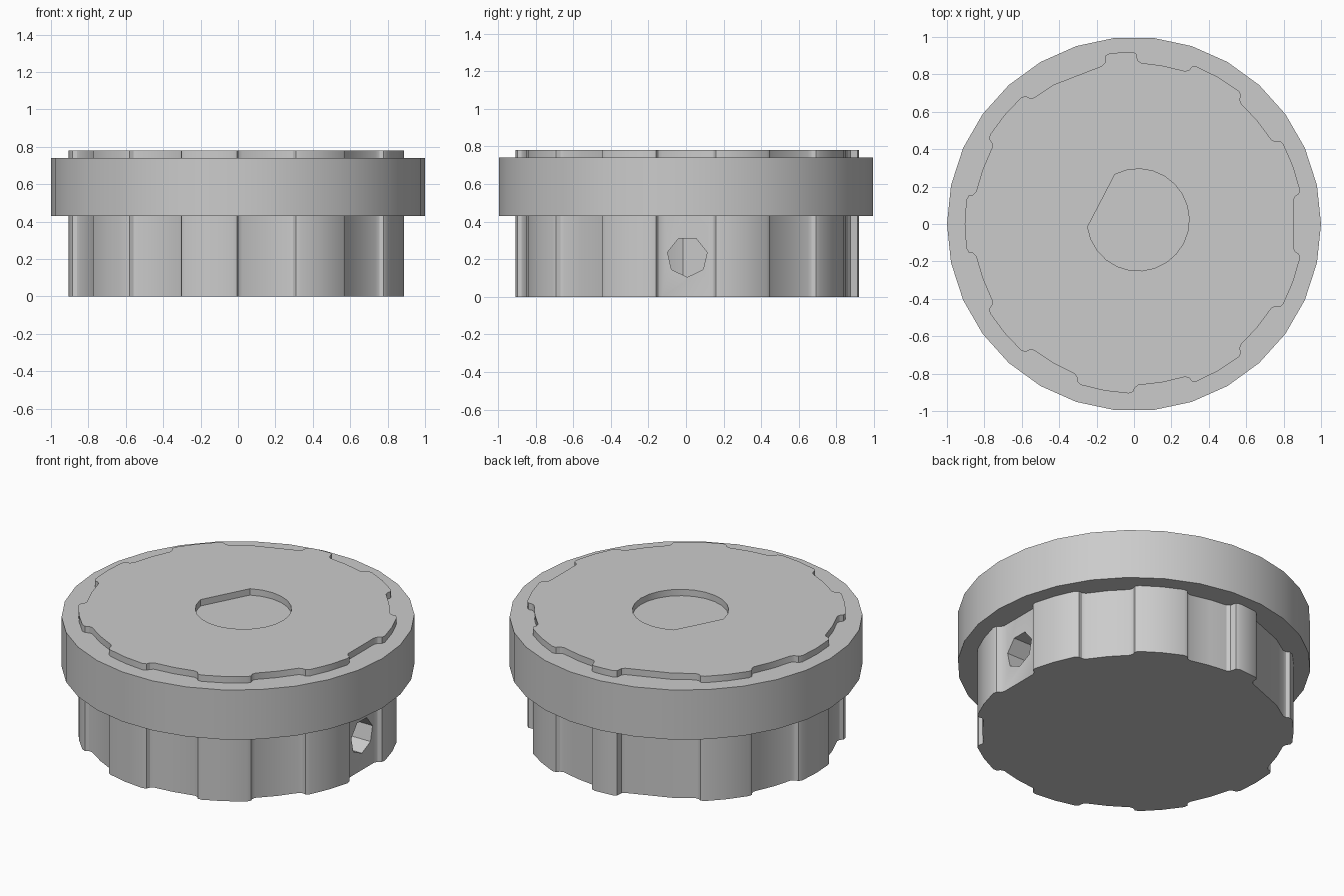
import bpy, bmesh
from math import radians, cos, sin
from mathutils import Matrix

cube = bpy.data.objects.get("Cube")
if cube:
    bpy.data.objects.remove(cube)

grey = bpy.data.materials.new("plain_grey")
grey.use_nodes = True
grey.diffuse_color = (0.6, 0.6, 0.6, 1)
grey.node_tree.nodes["Principled BSDF"].inputs["Base Color"].default_value = grey.diffuse_color


def polar(r, deg, cx=0.0, cy=0.0):
    return (cx + r * cos(radians(deg)), cy + r * sin(radians(deg)))


def prism(name, points, low, high, matrix=None):
    """Extrude a closed outline along z, then place it with a matrix."""
    bm = bmesh.new()
    base = bm.faces.new([bm.verts.new((x, y, low)) for x, y in points])
    side = bmesh.ops.extrude_face_region(bm, geom=[base])["geom"]
    top = [v for v in side if isinstance(v, bmesh.types.BMVert)]
    bmesh.ops.translate(bm, verts=top, vec=(0, 0, high - low))
    bmesh.ops.recalc_face_normals(bm, faces=bm.faces)
    if matrix:
        bm.transform(matrix)
    mesh = bpy.data.meshes.new(name)
    bm.to_mesh(mesh)
    bm.free()
    mesh.materials.append(grey)
    obj = bpy.data.objects.new(name, mesh)
    bpy.context.collection.objects.link(obj)
    return obj


def activate(obj):
    bpy.ops.object.select_all(action="DESELECT")
    obj.select_set(True)
    bpy.context.view_layer.objects.active = obj


def cut(target, cutter):
    cutter.hide_render = True
    mod = target.modifiers.new("cut", "BOOLEAN")
    mod.operation = "DIFFERENCE"
    mod.solver = "EXACT"
    mod.object = cutter
    activate(target)
    bpy.ops.object.modifier_apply(modifier=mod.name)
    bpy.data.objects.remove(cutter)


# Grip core: nine raised ribs with rounded shoulders between shallow grooves
outline = []
for i in range(9):
    start = 10 + 40 * i
    end = start + 20
    if i == 2:  # the rear rib is narrower and slightly taller
        start, end = 89, 100
    rise = 0.015 if i == 2 else 0
    outline += [polar(0.862, start - 1.5), polar(0.875, start - 0.3),
                polar(0.897 + rise, start + 0.3), polar(0.906 + rise, start + 1.8),
                polar(0.905 + rise, (start + end) / 2),
                polar(0.906 + rise, end - 1.8), polar(0.897 + rise, end - 0.3),
                polar(0.875, end + 0.3), polar(0.862, end + 1.5)]
    if i != 8:
        outline.append(polar(0.86, 40 * (i + 1)))
core = prism("grip_core", outline, 0, 0.78)

# D-shaped shaft bore, open at the top
steps = 20
bore = [polar(0.273, 188 + (477 - 188) * k / steps, 0.022, 0.022) for k in range(steps + 1)]
cut(core, prism("bore_cutter", bore, 0.06, 1))

# Seven-sided set screw hole running from the +x side into the bore
to_side = Matrix(((0, 0, 1, 0), (1, 0, 0, 0.007), (0, 1, 0, 0.213), (0, 0, 0, 1)))
hole = [polar(0.108, -90 + 360 * k / 7) for k in range(7)]
cut(core, prism("screw_cutter", hole, 0.1, 1, to_side))

# Wide solid flange, which also closes the bore just below the top face
flange = prism("flange", [polar(1, 12 * k) for k in range(30)], 0.43, 0.74)

for part in (core, flange):
    activate(part)
    bpy.ops.object.shade_smooth_by_angle(angle=radians(30))
